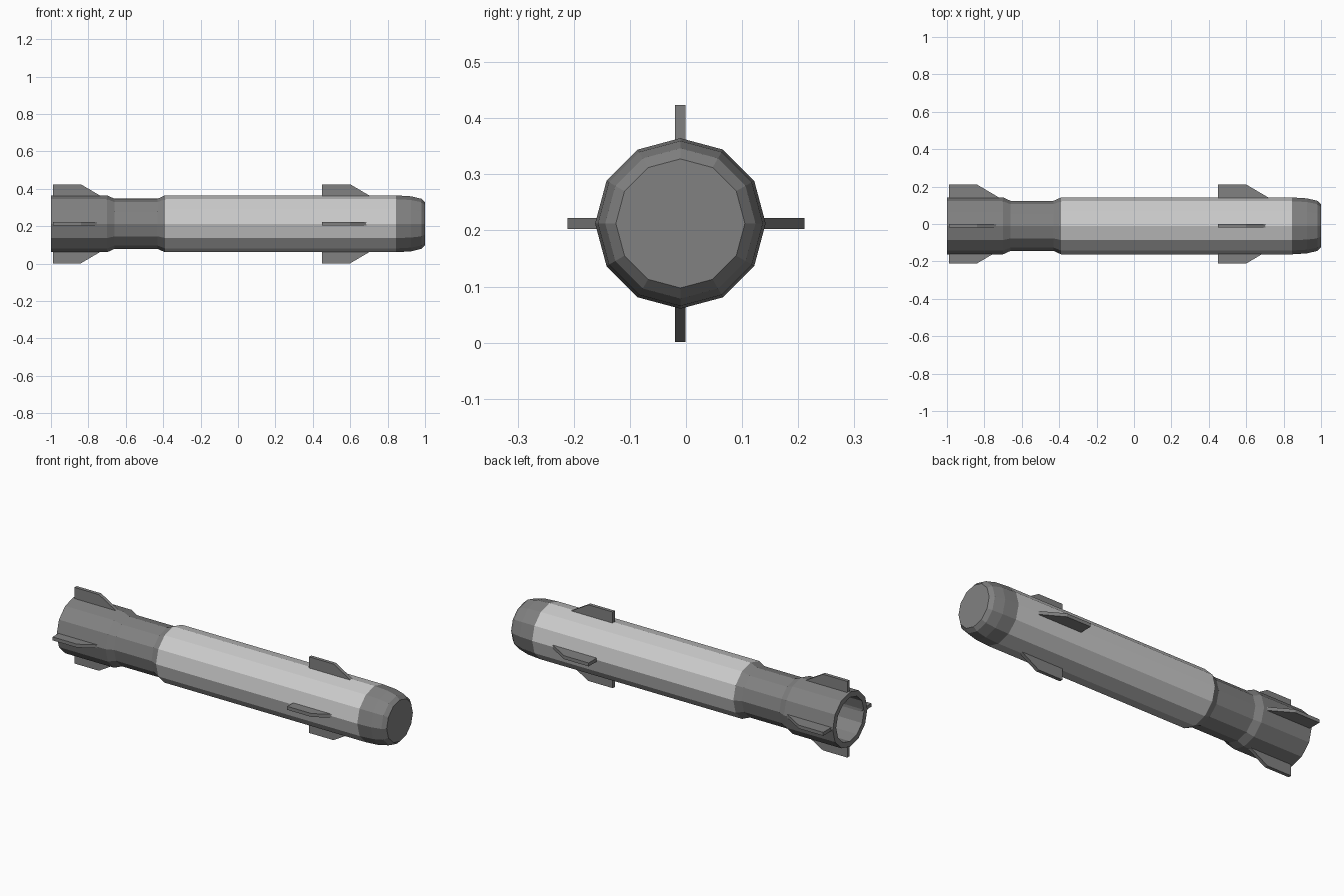
import bpy, bmesh, math

if "Cube" in bpy.data.objects:
    bpy.data.objects.remove(bpy.data.objects["Cube"])

CY, CZ, SIDES = -0.01, 0.2125, 12


def material(name, v):
    m = bpy.data.materials.new(name)
    m.diffuse_color = (v, v, v, 1)
    m.use_nodes = True
    m.node_tree.nodes["Principled BSDF"].inputs["Base Color"].default_value = m.diffuse_color
    return m


light = material("light_grey", 0.62)
dark = material("dark_grey", 0.22)


def finish(name, bm, mat):
    bmesh.ops.recalc_face_normals(bm, faces=bm.faces)
    me = bpy.data.meshes.new(name)
    bm.to_mesh(me)
    bm.free()
    me.materials.append(mat)
    ob = bpy.data.objects.new(name, me)
    bpy.context.collection.objects.link(ob)
    return ob


def revolve(name, profile, mat, cap_end=False):
    """Sweep (x, radius) points around the body axis."""
    bm = bmesh.new()
    rings = []
    for x, r in profile:
        rings.append([bm.verts.new((x, CY + r * math.cos(math.tau * i / SIDES),
                                    CZ + r * math.sin(math.tau * i / SIDES)))
                      for i in range(SIDES)])
    for a, b in zip(rings, rings[1:]):
        for i in range(SIDES):
            j = (i + 1) % SIDES
            bm.faces.new((a[i], a[j], b[j], b[i]))
    if cap_end:
        bm.faces.new(rings[-1])
    ob = finish(name, bm, mat)
    return ob


def fin(name, x0, turn, cy):
    """Swept plate, extruded and turned around the axis by quarter turns."""
    half, tip, root = 0.0095, 0.2112, 0.13
    outline = [(0, root), (0, tip), (0.15, tip), (0.288, root)]
    c, s = round(math.cos(turn)), round(math.sin(turn))
    bm = bmesh.new()
    sides = [[bm.verts.new((x0 + x, cy + r * c - t * s, CZ + r * s + t * c))
              for x, r in outline] for t in (-half, half)]
    bm.faces.new(sides[0])
    bm.faces.new(sides[1][::-1])
    for i in range(4):
        j = (i + 1) % 4
        bm.faces.new((sides[0][i], sides[0][j], sides[1][j], sides[1][i]))
    finish(name, bm, dark)


# Tail section: hollow nozzle bore, rim, tail sleeve, narrow waist
revolve("tail_section", [(-0.70, 0.122), (-1.0, 0.122), (-1.0, 0.152), (-0.70, 0.152),
                         (-0.66, 0.134), (-0.43, 0.134), (-0.39, 0.152)], dark)
# Disc closing the nozzle bore
revolve("nozzle_floor", [(-0.70, 0.122), (-0.699, 0.06)], dark, cap_end=True)
# Main tube
revolve("main_body", [(-0.39, 0.152), (0.845, 0.152)], light)
# Rounded blunt nose
revolve("nose_cap", [(0.845, 0.152), (0.925, 0.147), (0.98, 0.134), (1.0, 0.115)],
        dark, cap_end=True)

# Four tail fins and four forward fins
for label, x0 in (("tail_fin", -0.99), ("forward_fin", 0.45)):
    for k, side in enumerate(("right", "top", "left", "bottom")):
        fin(f"{label}_{side}", x0, k * math.pi / 2, CY if k % 2 else 0.0)
